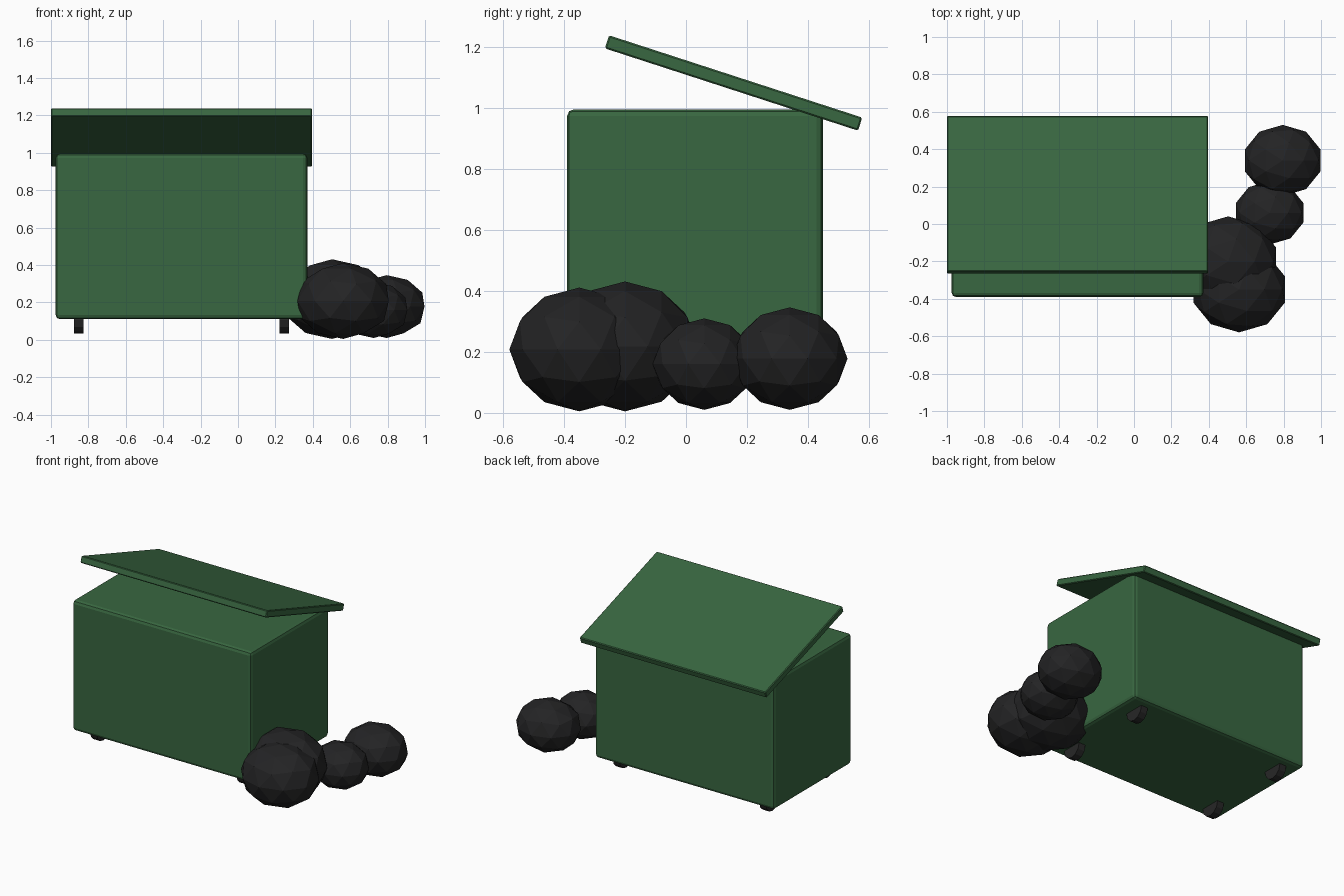
import bpy, math

if "Cube" in bpy.data.objects:
    bpy.data.objects.remove(bpy.data.objects["Cube"])


def material(name, rgb):
    m = bpy.data.materials.new(name)
    m.diffuse_color = (*rgb, 1)
    m.use_nodes = True
    m.node_tree.nodes["Principled BSDF"].inputs["Base Color"].default_value = m.diffuse_color
    return m


green = material("bin green", (0.04, 0.135, 0.052))
black = material("bag black", (0.017, 0.017, 0.018))
rubber = material("wheel rubber", (0.02, 0.02, 0.02))


def finish(name, mat):
    ob = bpy.context.object
    ob.name = name
    ob.data.materials.append(mat)
    return ob


def box(name, loc, size, mat, bevel, segments, tilt=0):
    bpy.ops.mesh.primitive_cube_add(size=1, location=loc)
    ob = finish(name, mat)
    ob.scale = size
    bpy.ops.object.transform_apply(location=False, rotation=False, scale=True)
    ob.rotation_euler.x = tilt
    mod = ob.modifiers.new("Bevel", 'BEVEL')
    mod.width, mod.segments = bevel, segments
    return ob


CX, CY = -0.302, 0.03   # centre of the bin

# Bin body and propped lid
box("bin_body", (CX, CY, 0.553), (1.345, 0.84, 0.885), green, 0.022, 2)
box("lid", (CX, 0.156, 1.082), (1.397, 0.873, 0.045), green, 0.005, 1,
    math.radians(-18))

# Four wheels, partly sunk in the base
for i, sx in enumerate((-1, 1)):
    for j, sy in enumerate((-1, 1)):
        bpy.ops.mesh.primitive_cylinder_add(
            vertices=12, radius=0.07, depth=0.05,
            location=(CX + sx * 0.55, CY + sy * 0.295, 0.105),
            rotation=(0, math.pi / 2, 0))
        finish(f"wheel_{i}{j}", rubber)

# Rubbish bags: x, y, z, vertical radius
for i, (x, y, z, r) in enumerate([(0.562, -0.35, 0.208, 0.203),
                                  (0.503, -0.20, 0.218, 0.213),
                                  (0.725, 0.06, 0.160, 0.150),
                                  (0.795, 0.34, 0.178, 0.168)]):
    bpy.ops.mesh.primitive_ico_sphere_add(subdivisions=2, radius=r,
                                          location=(x, y, z))
    bag = finish(f"rubbish_bag_{i}", black)
    bag.scale = (1.265, 1.13, 1)
